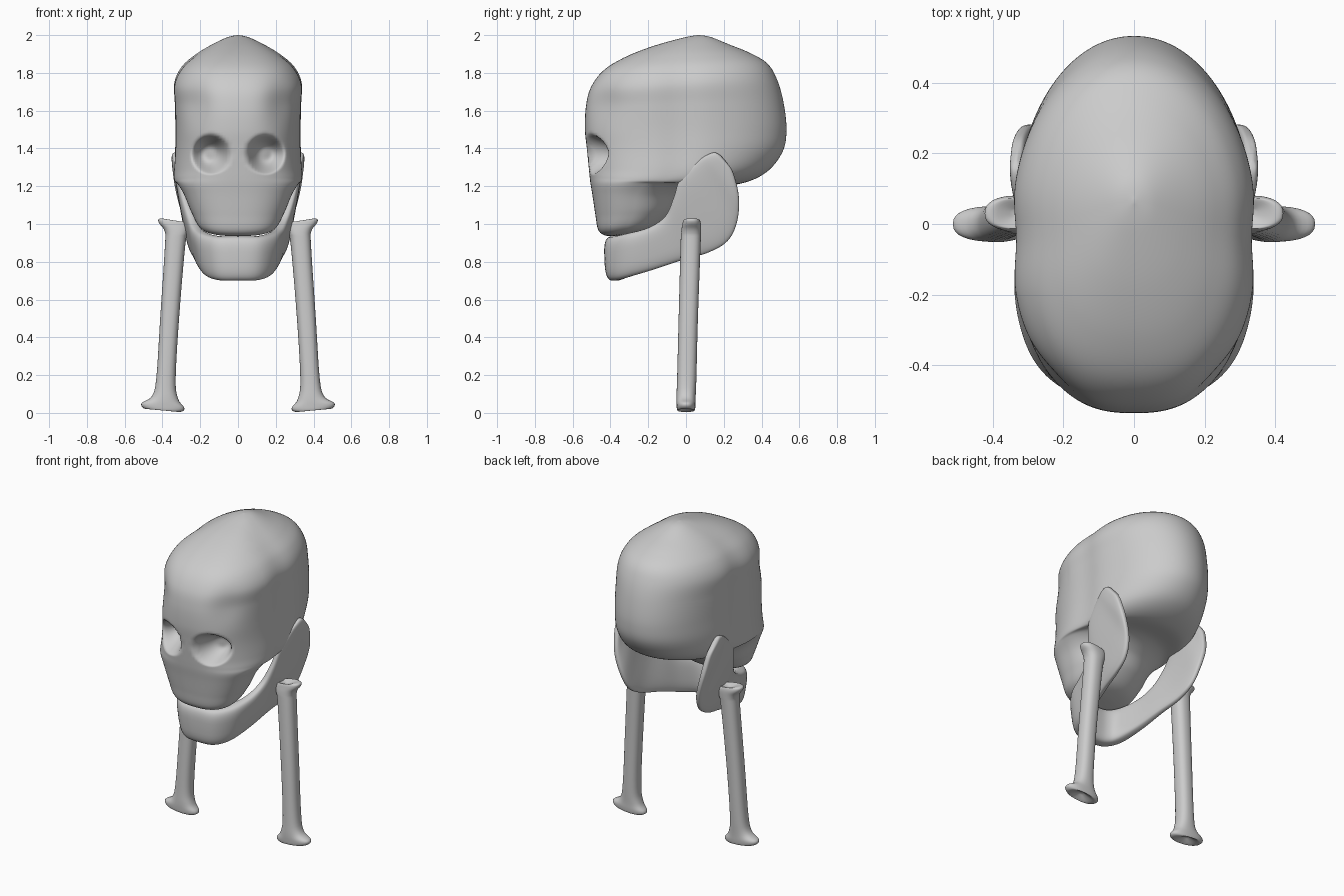
import bpy
import math
from mathutils import Vector

if "Cube" in bpy.data.objects:
    bpy.data.objects.remove(bpy.data.objects["Cube"])

bone_grey = bpy.data.materials.new("bone grey")
bone_grey.use_nodes = True
bone_grey.diffuse_color = (0.6, 0.6, 0.6, 1)
bone_grey.node_tree.nodes["Principled BSDF"].inputs["Base Color"].default_value = (0.6, 0.6, 0.6, 1)


def spline(p, q, r, s, t):
    """Smooth curve value between q and r."""
    return 0.5 * (2 * q + (r - p) * t + (2 * p - 5 * q + 4 * r - s) * t ** 2
                  + (3 * q - p - 3 * r + s) * t ** 3)


def power(v, e):
    return math.copysign(abs(v) ** (2 / e), v)


def loft(name, stations, sides, steps, exp_a=2, exp_b=2, shape=None):
    """Skin rounded sections; a station is (end a, end b, half-width vector)."""
    rings = []
    last = len(stations) - 1
    for i in range(last):
        near = [stations[min(max(k, 0), last)] for k in range(i - 1, i + 3)]
        for j in range(steps + (i == last - 1)):
            rings.append([spline(*[n[k] for n in near], j / steps) for k in range(3)])
    verts, faces = [], []
    for a, b, side in rings:
        for k in range(sides):
            ang = math.tau * k / sides
            c, s = math.cos(ang), math.sin(ang)
            e = exp_a if c > 0 else exp_b
            v = (a + b) / 2 + (a - b) / 2 * power(c, e) + side * power(s, e)
            verts.append(shape(v) if shape else v)
    for i in range(len(rings) - 1):
        for k in range(sides):
            m = (k + 1) % sides
            faces.append((i * sides + k, i * sides + m,
                          (i + 1) * sides + m, (i + 1) * sides + k))
    faces.append(tuple(reversed(range(sides))))
    faces.append(tuple(range(len(verts) - sides, len(verts))))
    mesh = bpy.data.meshes.new(name)
    mesh.from_pydata(verts, [], faces)
    mesh.materials.append(bone_grey)
    obj = bpy.data.objects.new(name, mesh)
    bpy.context.collection.objects.link(obj)
    bpy.ops.object.select_all(action="DESELECT")
    obj.select_set(True)
    bpy.context.view_layer.objects.active = obj
    bpy.ops.object.mode_set(mode="EDIT")
    bpy.ops.mesh.select_all(action="SELECT")
    bpy.ops.mesh.normals_make_consistent(inside=False)
    bpy.ops.object.mode_set(mode="OBJECT")
    bpy.ops.object.shade_smooth()
    return obj


# Skull: tilted sections from upper teeth to crown
# (front y, front z, back y, back z, half width)
skull_sections = [
    (-.37, .935, -.35, .94, .01), (-.43, .94, -.25, .955, .13),
    (-.465, .97, -.16, .99, .2), (-.48, 1.05, -.08, 1.07, .245),
    (-.495, 1.15, -.03, 1.16, .285), (-.505, 1.21, .08, 1.215, .32),
    (-.51, 1.25, .27, 1.21, .34), (-.515, 1.3, .42, 1.27, .345),
    (-.525, 1.4, .51, 1.38, .34), (-.535, 1.5, .532, 1.5, .338),
    (-.53, 1.62, .515, 1.65, .342), (-.505, 1.72, .48, 1.77, .345),
    (-.44, 1.81, .43, 1.85, .305), (-.33, 1.88, .34, 1.905, .235),
    (-.18, 1.94, .23, 1.95, .15), (-.02, 1.985, .13, 1.99, .06),
    (.06, 2, .07, 2, .003),
]


def face_details(v):
    """Press in the eye sockets and the temples."""
    v = v.copy()
    v.x *= 1 - .04 * math.exp(-((v.y + .04) / .1) ** 2)
    if v.y < -.2:
        d = math.hypot((abs(v.x) - .145) / .105, (v.z - 1.37) / .108)
        if d < 1:
            t = min(1, (1 - d) / .75)
            v.y += .13 * math.sin(t * math.pi / 2) ** 1.3
        dent = math.exp(-((abs(v.x) - .24) / .08) ** 2 - ((v.z - 1.64) / .11) ** 2)
        v.y += .03 * dent
    return v


loft("skull", [(Vector((0, yf, zf)), Vector((0, yb, zb)), Vector((w, 0, 0)))
               for yf, zf, yb, zb, w in skull_sections],
     160, 8, 2.5, 2.05, face_details)

# Jaw: upright sections from chin to hinge, mirrored
# (top point, bottom point, half thickness)
jaw_half = [
    ((0, -.385, .935), (0, -.375, .70), .052),
    ((.1, -.375, .935), (.085, -.36, .702), .052),
    ((.175, -.31, .95), (.14, -.3, .72), .045),
    ((.22, -.2, .98), (.18, -.17, .76), .036),
    ((.25, -.11, 1.04), (.21, -.02, .81), .03),
    ((.285, -.065, 1.14), (.235, .12, .85), .027),
    ((.31, -.03, 1.24), (.25, .22, .91), .025),
    ((.327, .06, 1.33), (.27, .27, 1.01), .024),
    ((.335, .11, 1.365), (.305, .28, 1.14), .022),
    ((.336, .15, 1.378), (.325, .25, 1.27), .018),
    ((.336, .18, 1.365), (.333, .215, 1.325), .006),
]
mirrored = [((-t[0], *t[1:]), (-b[0], *b[1:]), h) for t, b, h in jaw_half[:0:-1]]
jaw = [(Vector(t), Vector(b), h) for t, b, h in mirrored + jaw_half]
jaw_stations = []
for i, (top, bottom, half) in enumerate(jaw):
    before, after = jaw[max(i - 1, 0)], jaw[min(i + 1, len(jaw) - 1)]
    along = after[0] + after[1] - before[0] - before[1]
    jaw_stations.append((top, bottom, along.cross(top - bottom).normalized() * half))
loft("jaw", jaw_stations, 40, 5, 3.2, 3.2)

# Leg bones: flared knobs at both ends
# (inner x, inner z, outer x, outer z, half depth, centre y)
bone_sections = [
    (.39, .038, .41, .04, .01, 0), (.33, .008, .465, .022, .04, 0),
    (.295, .008, .5, .025, .047, 0), (.285, .028, .51, .052, .05, 0),
    (.317, .075, .455, .09, .051, 0), (.33, .18, .432, .19, .051, .004),
    (.312, .5, .412, .5, .051, .012), (.28, .88, .387, .88, .053, .024),
    (.265, .95, .388, .96, .053, .027), (.25, .985, .418, 1.005, .05, .03),
    (.255, 1.005, .42, 1.025, .045, .03), (.28, 1.008, .395, 1.028, .038, .03),
    (.325, 1.0, .345, 1.005, .01, .03),
]
for label, side in (("left", 1), ("right", -1)):
    loft(label + "_leg_bone",
         [(Vector((side * xi, y, zi)), Vector((side * xo, y, zo)), Vector((0, h, 0)))
          for xi, zi, xo, zo, h, y in bone_sections], 32, 5, 2.4, 2.4)
